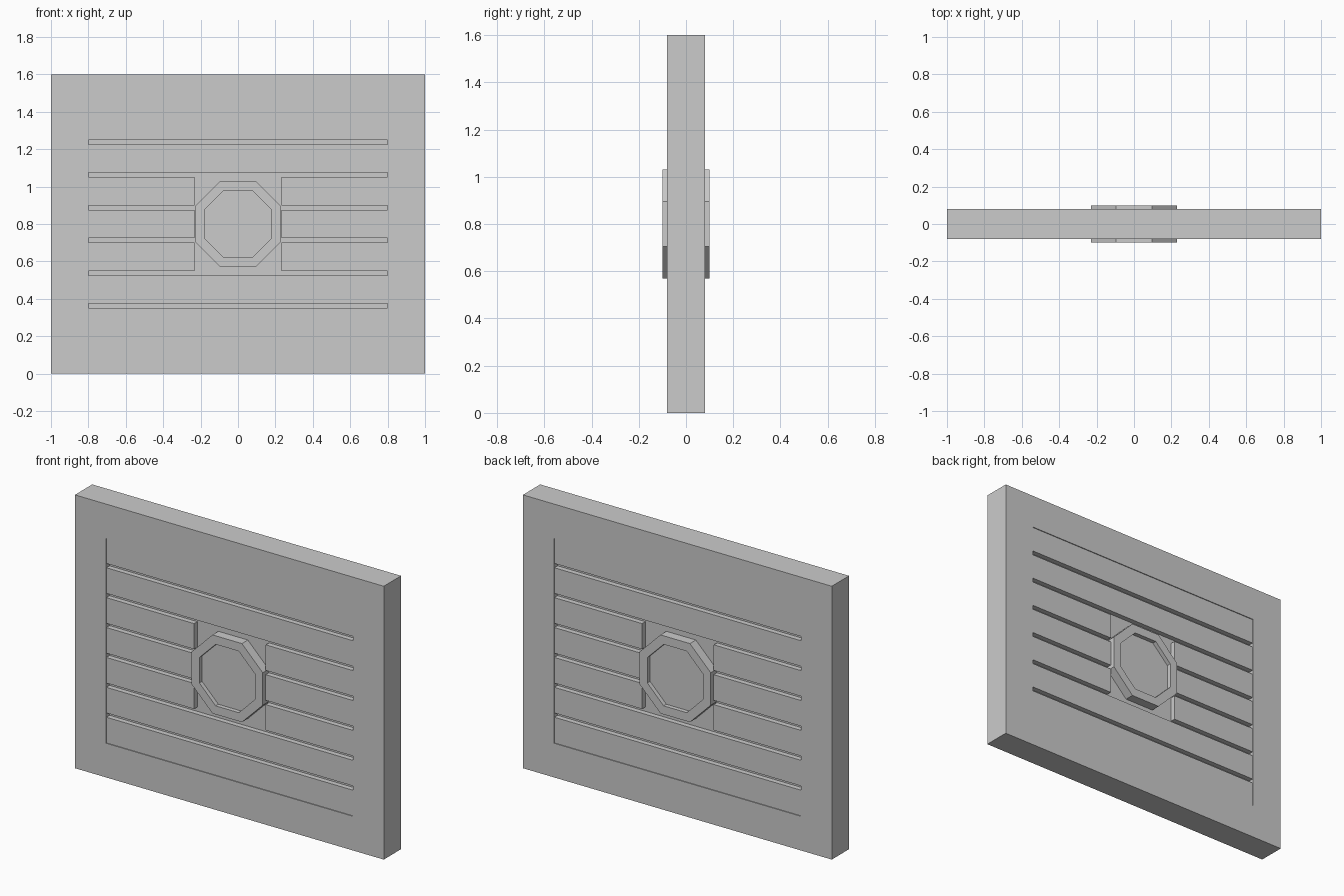
import bpy, bmesh
from math import cos, sin, pi

if "Cube" in bpy.data.objects:
    bpy.data.objects.remove(bpy.data.objects["Cube"])

MID = 0.8  # height of the panel centre


def finish(bm, name):
    bmesh.ops.recalc_face_normals(bm, faces=bm.faces)
    me = bpy.data.meshes.new(name)
    bm.to_mesh(me)
    bm.free()
    ob = bpy.data.objects.new(name, me)
    bpy.context.collection.objects.link(ob)
    return ob


def rect(hw, z0, z1):
    return [(-hw, z0), (hw, z0), (hw, z1), (-hw, z1)]


def octagon(apothem):
    r = apothem / cos(pi / 8)
    return [(r * cos(pi / 8 + i * pi / 4), MID + r * sin(pi / 8 + i * pi / 4)) for i in range(8)]


def prism(name, outline, half_y):
    """Solid outline in XZ, spanning -half_y to half_y."""
    bm = bmesh.new()
    a, b = [[bm.verts.new((x, y, z)) for x, z in outline] for y in (-half_y, half_y)]
    bm.faces.new(a)
    bm.faces.new(b)
    for i in range(len(a)):
        j = (i + 1) % len(a)
        bm.faces.new((a[i], a[j], b[j], b[i]))
    return finish(bm, name)


def ring(name, outer, inner, half_y):
    """Outline with a matching hole, spanning -half_y to half_y."""
    bm = bmesh.new()
    loops = [[bm.verts.new((x, y, z)) for x, z in pts]
             for pts, y in ((outer, -half_y), (inner, -half_y), (inner, half_y), (outer, half_y))]
    n = len(outer)
    for k in range(4):
        p, q = loops[k], loops[(k + 1) % 4]
        for i in range(n):
            j = (i + 1) % n
            bm.faces.new((p[i], p[j], q[j], q[i]))
    return finish(bm, name)


# Outer frame and the backing panel seen through the grooves
ring("frame", rect(1.0, 0, 1.6), rect(0.8, 0.2, 1.4), 0.08)
prism("backing_panel", rect(0.8, 0.2, 1.4), 0.045)

# Seven horizontal slats; the middle three stop short of the medallion
for i in range(7):
    z0 = 0.2 + i * 0.175
    z1 = z0 + 0.15
    if 2 <= i <= 4:
        for side, name in ((-1, "left"), (1, "right")):
            pts = [(side * x, z) for x, z in ((0.232, z0), (0.8, z0), (0.8, z1), (0.232, z1))]
            prism(f"slat_{i + 1}_{name}", pts, 0.075)
    else:
        prism(f"slat_{i + 1}", rect(0.8, z0, z1), 0.075)

# Octagonal medallion: raised rim and sunken centre on both faces
ring("medallion_rim", octagon(0.23), octagon(0.18), 0.1)
prism("medallion_centre", octagon(0.18), 0.075)
